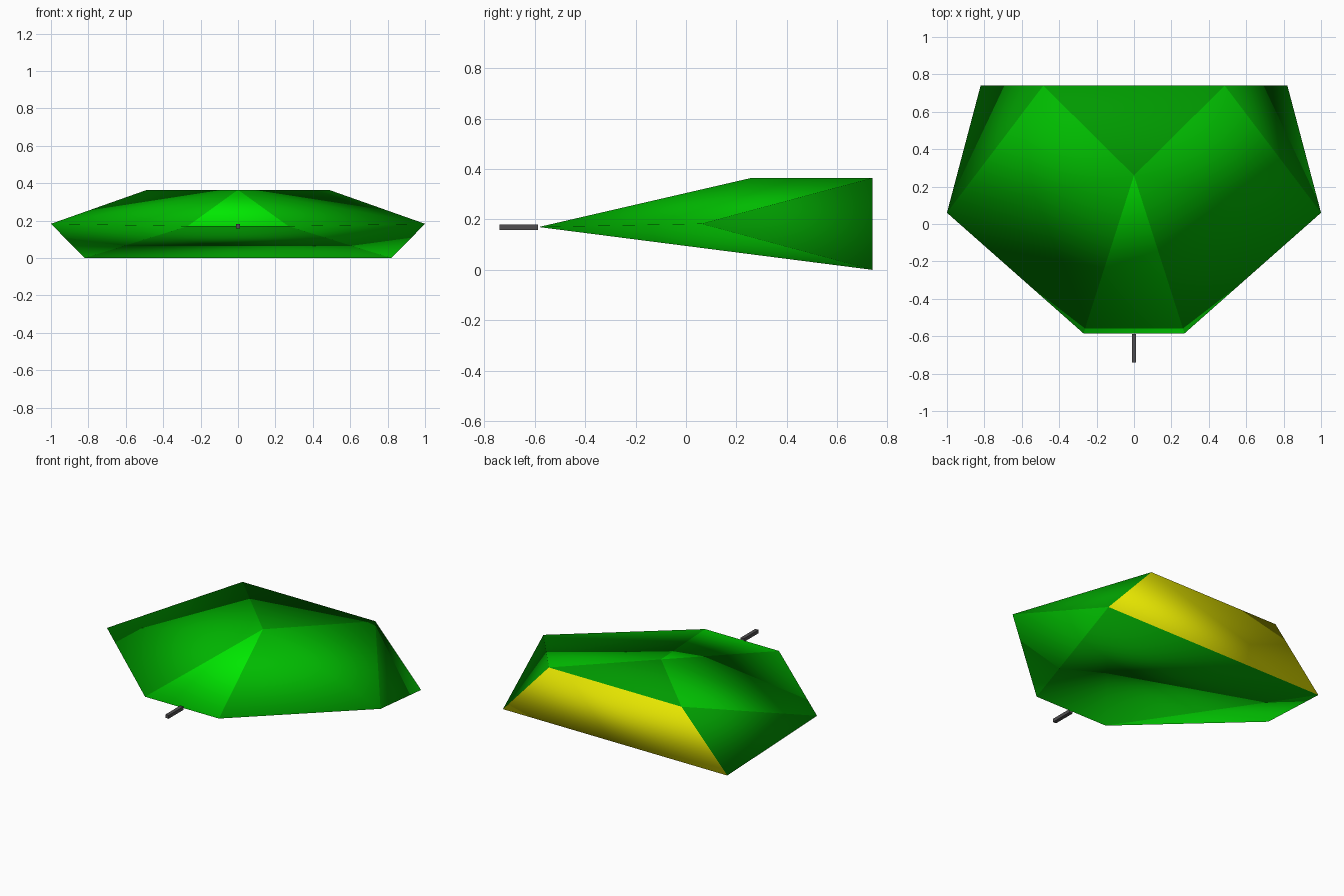
import bpy
import bmesh

cube = bpy.data.objects.get("Cube")
if cube:
    bpy.data.objects.remove(cube, do_unlink=True)


def make_material(name, rgb):
    mat = bpy.data.materials.new(name)
    mat.use_nodes = True
    mat.diffuse_color = (*rgb, 1)
    shader = mat.node_tree.nodes["Principled BSDF"]
    shader.inputs["Base Color"].default_value = (*rgb, 1)
    return mat


bright_green = make_material("bright green", (0, 0.8, 0))
mid_green = make_material("mid green", (0, 0.49, 0))
dark_green = make_material("dark green", (0, 0.32, 0))
yellow = make_material("engine yellow", (0.79, 0.79, 0))
grey = make_material("gun grey", (0.08, 0.076, 0.08))
BRIGHT, MID, DARK, YELLOW = range(4)


def add_object(name, bm, materials, smooth):
    bmesh.ops.recalc_face_normals(bm, faces=bm.faces[:])
    mesh = bpy.data.meshes.new(name)
    for mat in materials:
        mesh.materials.append(mat)
    for face in bm.faces:
        face.smooth = smooth
    bm.to_mesh(mesh)
    bm.free()
    obj = bpy.data.objects.new(name, mesh)
    bpy.context.collection.objects.link(obj)
    return obj


# Hull: corner points of the left half, mirrored to the right
corners = {
    "nose": (0.27, -0.585, 0.17),
    "side": (1.0, 0.06, 0.183),
    "top": (0.485, 0.74, 0.365),
    "base": (0.82, 0.74, 0),
}
bm = bmesh.new()
apex = bm.verts.new((0, 0.26, 0.365))
left = {k: bm.verts.new(p) for k, p in corners.items()}
right = {k: bm.verts.new((-p[0], p[1], p[2])) for k, p in corners.items()}


def facet(colour, *verts):
    bm.faces.new(verts).material_index = colour


# Side facets: two upper, rear flank, lower front
for half in (left, right):
    nose, side, top, base = (half[k] for k in corners)
    facet(MID, apex, nose, side)
    facet(MID, apex, side, top)
    facet(DARK, side, base, top)
    facet(MID, nose, base, side)

# Facets crossing the middle: nose wedge, roof, rear panel, belly
facet(BRIGHT, apex, left["nose"], right["nose"])
facet(DARK, apex, left["top"], right["top"])
for colour, a, b in ((YELLOW, "top", "base"), (DARK, "base", "nose")):
    facet(colour, left[a], left[b], right[b], right[a])
add_object("hull", bm, [bright_green, mid_green, dark_green, yellow], True)

# Gun barrel: a thin square rod ahead of the nose
bm = bmesh.new()
bmesh.ops.create_cube(bm, size=1)
bmesh.ops.scale(bm, vec=(0.024, 0.153, 0.022), verts=bm.verts[:])
bmesh.ops.translate(bm, vec=(0, -0.664, 0.17), verts=bm.verts[:])
add_object("gun_barrel", bm, [grey], False)
